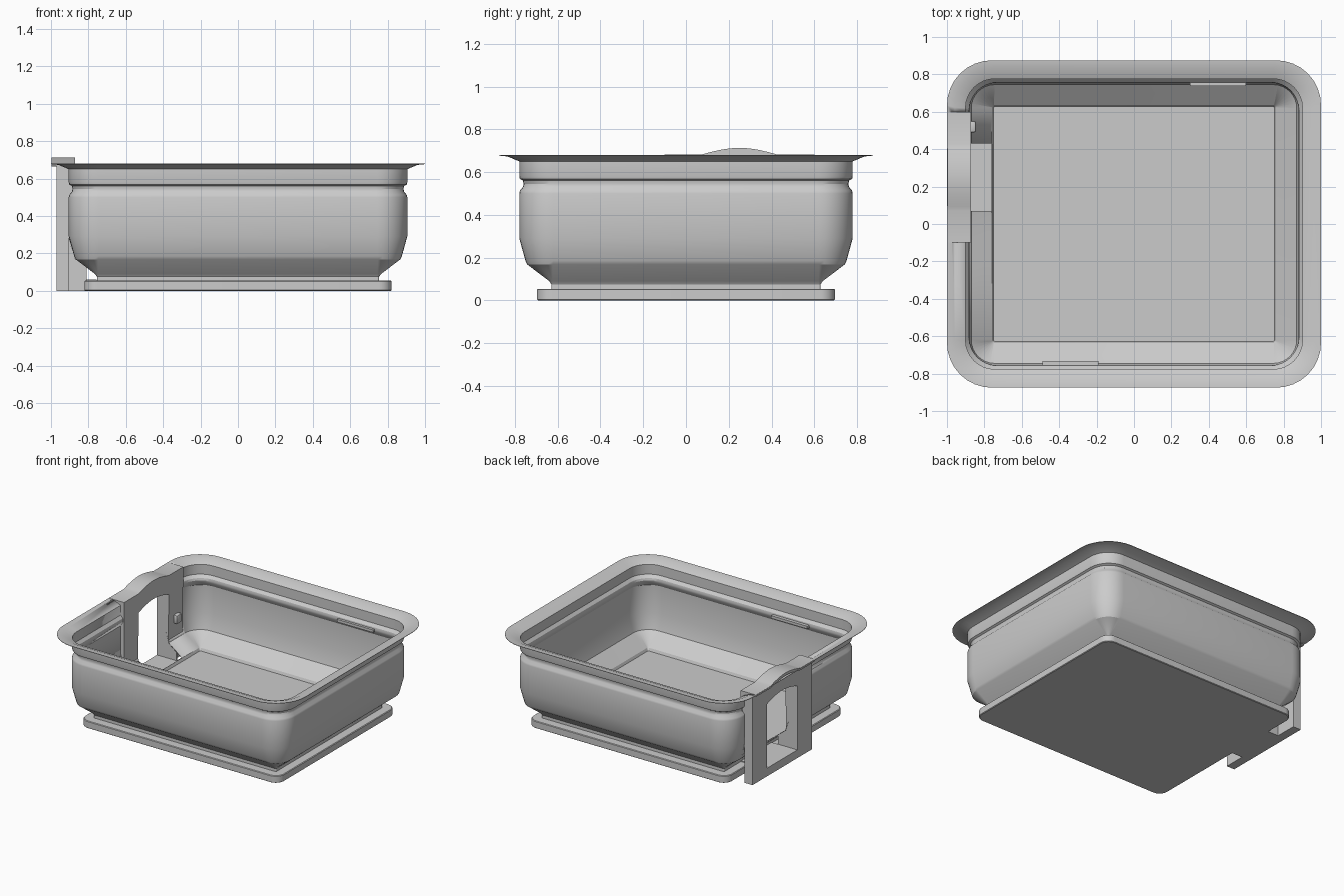
import bpy, bmesh, math

if "Cube" in bpy.data.objects:
    bpy.data.objects.remove(bpy.data.objects["Cube"])

DY = 0.125  # half-depth is this much less than half-width everywhere


def ring(hx, r, z, seg=8):
    """Rounded rectangle of half-width hx and corner radius r at height z."""
    hy, pts = hx - DY, []
    for k, (sx, sy) in enumerate([(1, 1), (-1, 1), (-1, -1), (1, -1)]):
        for i in range(seg + 1):
            a = math.pi / 2 * (k + i / seg)
            pts.append((sx * (hx - r) + r * math.cos(a), sy * (hy - r) + r * math.sin(a), z))
    return pts


def finish(name, bm):
    """Turn a bmesh into a named object with sharp-edge-aware smooth shading."""
    bmesh.ops.recalc_face_normals(bm, faces=bm.faces[:])
    me = bpy.data.meshes.new(name)
    bm.to_mesh(me)
    bm.free()
    ob = bpy.data.objects.new(name, me)
    bpy.context.collection.objects.link(ob)
    bpy.ops.object.select_all(action='DESELECT')
    bpy.context.view_layer.objects.active = ob
    ob.select_set(True)
    bpy.ops.object.shade_smooth_by_angle(angle=math.radians(28))
    return ob


def loft(name, profile):
    """Stack rounded-rectangle rings (half-width, radius, z) and cap both ends."""
    bm = bmesh.new()
    rings = [[bm.verts.new(p) for p in ring(*s)] for s in profile]
    n = len(rings[0])
    for a, b in zip(rings, rings[1:]):
        for i in range(n):
            bm.faces.new((a[i], a[(i + 1) % n], b[(i + 1) % n], b[i]))
    bm.faces.new(rings[0])
    bm.faces.new(rings[-1])
    return finish(name, bm)


def prism(name, outline, axis, lo, hi):
    """Extrude a 2D outline: (y,z) along x, or (x,z) along y."""
    bm = bmesh.new()
    put = (lambda p, t: (t, p[0], p[1])) if axis == 'x' else (lambda p, t: (p[0], t, p[1]))
    a = [bm.verts.new(put(p, lo)) for p in outline]
    b = [bm.verts.new(put(p, hi)) for p in outline]
    n = len(a)
    bm.faces.new(a)
    bm.faces.new(b)
    for i in range(n):
        bm.faces.new((a[i], a[(i + 1) % n], b[(i + 1) % n], b[i]))
    return finish(name, bm)


def box(name, x0, x1, y0, y1, z0, z1):
    return prism(name, [(y0, z0), (y1, z0), (y1, z1), (y0, z1)], 'x', x0, x1)


def cut(ob, cutter):
    m = ob.modifiers.new("cut", 'BOOLEAN')
    m.operation, m.solver, m.object = 'DIFFERENCE', 'EXACT', cutter
    bpy.ops.object.select_all(action='DESELECT')
    bpy.context.view_layer.objects.active = ob
    ob.select_set(True)
    bpy.ops.object.modifier_move_to_index(modifier="cut", index=0)
    bpy.ops.object.modifier_apply(modifier="cut")
    bpy.data.objects.remove(cutter)


# Tub shell: outside going up, over the flared rim, inside going down
outer = [(0.755, 0.01, 0.04), (0.755, 0.01, 0.075), (0.765, 0.02, 0.09),
         (0.868, 0.12, 0.168), (0.876, 0.13, 0.185), (0.905, 0.16, 0.29), (0.905, 0.16, 0.50),
         (0.902, 0.16, 0.513), (0.888, 0.15, 0.53), (0.885, 0.15, 0.545), (0.888, 0.15, 0.56),
         (0.902, 0.16, 0.568), (0.905, 0.16, 0.58), (0.905, 0.16, 0.65),
         (0.96, 0.21, 0.673), (1.0, 0.24, 0.677)]
inner = [(1.0, 0.24, 0.680), (0.958, 0.21, 0.677), (0.901, 0.156, 0.653), (0.901, 0.156, 0.58),
         (0.883, 0.147, 0.56), (0.880, 0.147, 0.545), (0.883, 0.147, 0.53), (0.901, 0.156, 0.50),
         (0.901, 0.156, 0.292), (0.870, 0.125, 0.18), (0.76, 0.012, 0.095), (0.752, 0.008, 0.075)]
tub = loft("tub_shell", outer + inner)

# Openings in the tub for the gate and its doorway
cut(tub, box("gate_cutter", -0.97, -0.868, -0.1, 0.6, 0.2, 0.9))
cut(tub, box("doorway_cutter", -1.1, -0.7615, 0.07, 0.43, 0.061, 0.6))

# Base plate with slightly softened edges
loft("base_plate", [(0.817, 0.065, 0.0), (0.822, 0.07, 0.004), (0.822, 0.07, 0.05),
                    (0.817, 0.065, 0.054)])

# Gate posts, with cheeks that fill in to the tub's sloping underside beside the doorway
post = [(-0.97, 0), (-0.905, 0), (-0.905, 0.28), (-0.875, 0.19), (-0.872, 0.67), (-0.97, 0.67)]
cheek = [(-0.905, 0), (-0.81, 0), (-0.81, 0.125), (-0.87, 0.17), (-0.905, 0.28)]
for side, y0, y1, c0, c1 in [("front", -0.1, 0.07, 0.06, 0.07), ("back", 0.43, 0.6, 0.43, 0.44)]:
    prism("gate_post_" + side, post, 'y', y0, y1)
    prism("doorway_cheek_" + side, cheek, 'y', c0, c1)

# Door sill
box("door_sill", -0.97, -0.757, 0.07, 0.43, 0.0, 0.061)


def hump(z, h, n=16):
    return [(0.07 + 0.36 * i / n, z + h * math.sin(math.pi * i / n)) for i in range(n + 1)]


# Arched lintel over the doorway and the humped ledge on top
prism("gate_lintel", hump(0.54, 0.035) + hump(0.665, 0.028)[::-1], 'x', -0.97, -0.872)
top = [(-0.1, 0.681)] + hump(0.681, 0.032) + [(0.6, 0.681)]
low = [(-0.1, 0.668)] + hump(0.665, 0.028) + [(0.6, 0.668)]
prism("gate_ledge", top + low[::-1], 'x', -0.998, -0.872)

# Small latch knob on the inside of the back post
bm = bmesh.new()
bmesh.ops.create_cube(bm, size=1)
for v in bm.verts:
    v.co = (-0.865 + v.co.x * 0.04, 0.52 + v.co.y * 0.06, 0.33 + v.co.z * 0.065)
bmesh.ops.bevel(bm, geom=bm.edges[:], offset=0.01, segments=2, affect='EDGES', profile=0.5)
finish("latch_knob", bm)

# Thin clips on the inner long walls
box("clip_back", 0.3, 0.6, 0.738, 0.758, 0.53, 0.55)
box("clip_front", -0.49, -0.19, -0.758, -0.732, 0.53, 0.55)
